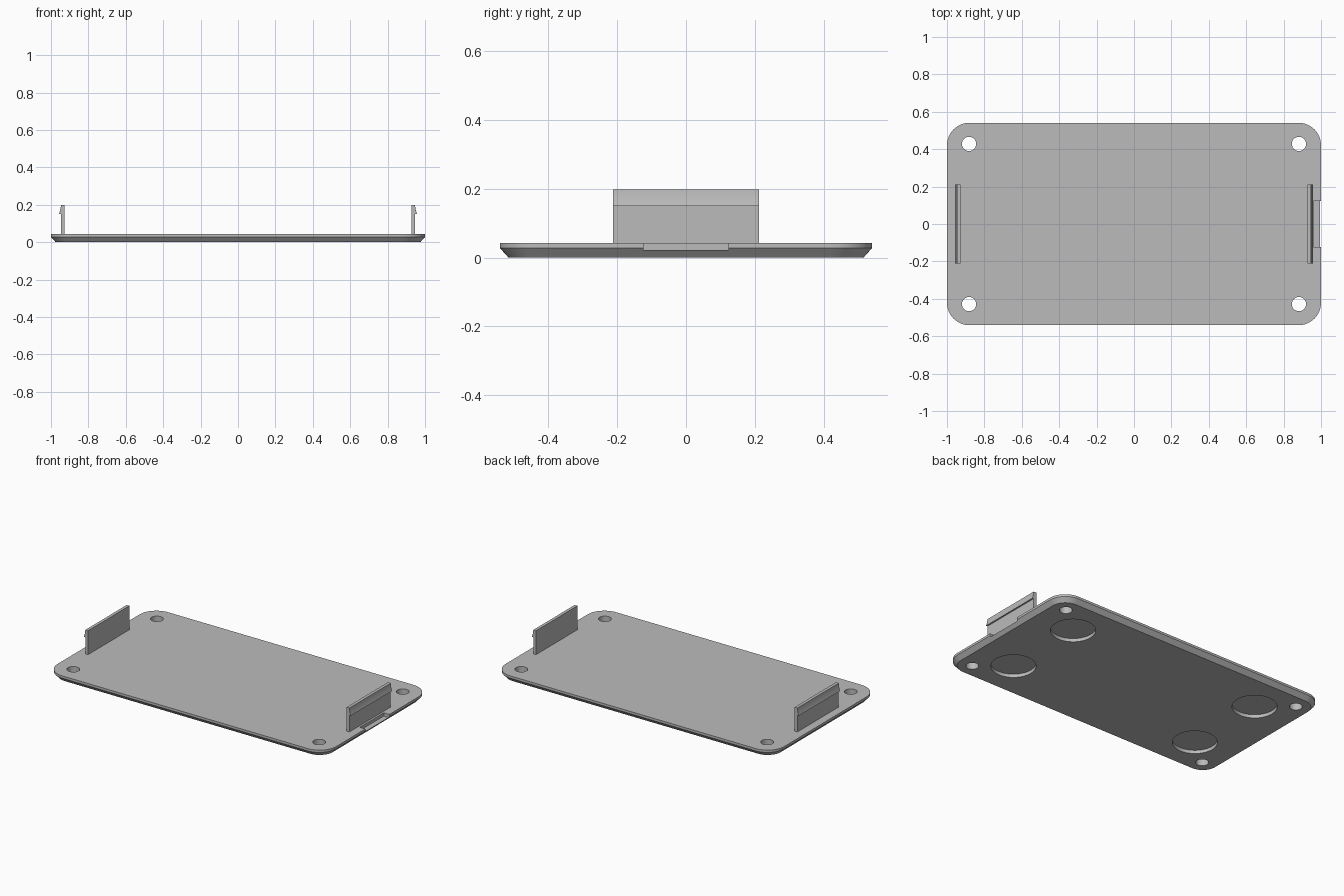
import bpy, bmesh, math

cube = bpy.data.objects.get("Cube")
if cube:
    bpy.data.objects.remove(cube, do_unlink=True)

mat = bpy.data.materials.new("plain grey")
mat.use_nodes = True
GREY = (0.5, 0.5, 0.5, 1)
mat.diffuse_color = GREY
mat.node_tree.nodes["Principled BSDF"].inputs["Base Color"].default_value = GREY

HX, HY, TOP = 1.0, 0.541, 0.043
CHAMFER, CHAMFER_Z, CORNER = 0.025, 0.028, 0.12


def add_object(name, bm):
    bmesh.ops.recalc_face_normals(bm, faces=bm.faces)
    mesh = bpy.data.meshes.new(name)
    bm.to_mesh(mesh)
    bm.free()
    mesh.materials.append(mat)
    ob = bpy.data.objects.new(name, mesh)
    bpy.context.collection.objects.link(ob)
    return ob


def loft(name, rings):
    """Skin a stack of equal-length rings and cap both ends."""
    bm = bmesh.new()
    loops = [[bm.verts.new(p) for p in ring] for ring in rings]
    n = len(loops[0])
    for a, b in zip(loops, loops[1:]):
        for i in range(n):
            j = (i + 1) % n
            bm.faces.new((a[i], a[j], b[j], b[i]))
    bm.faces.new(loops[0])
    bm.faces.new(loops[-1])
    return add_object(name, bm)


def rounded_rect(inset, z, steps=12):
    r = CORNER - inset
    ring = []
    for k, (sx, sy) in enumerate(((1, 1), (-1, 1), (-1, -1), (1, -1))):
        for s in range(steps + 1):
            a = math.pi / 2 * (k + s / steps)
            ring.append((sx * (HX - CORNER) + r * math.cos(a),
                         sy * (HY - CORNER) + r * math.sin(a), z))
    return ring


def circle(x, y, r, z, n=48):
    return [(x + r * math.cos(math.tau * i / n),
             y + r * math.sin(math.tau * i / n), z) for i in range(n)]


def cut(target, cutter):
    mod = target.modifiers.new(cutter.name, 'BOOLEAN')
    mod.operation = 'DIFFERENCE'
    mod.solver = 'EXACT'
    mod.object = cutter
    bpy.context.view_layer.objects.active = target
    bpy.ops.object.modifier_apply(modifier=mod.name)
    bpy.data.objects.remove(cutter, do_unlink=True)


# Cover plate with a chamfered underside edge
plate = loft("cover_plate", [rounded_rect(CHAMFER, 0),
                             rounded_rect(0, CHAMFER_Z),
                             rounded_rect(0, TOP)])

# Screw holes and shallow round recesses for the feet
for sx in (-1, 1):
    for sy in (-1, 1):
        for x, y, r, z in ((0.882, 0.428, 0.038, 0.1), (0.696, 0.273, 0.133, 0.022)):
            cut(plate, loft("round_cutter", [circle(sx * x, sy * y, r, -0.1),
                                             circle(sx * x, sy * y, r, z)]))

# Pry notch in the left edge
notch = [(0.96, -0.123), (1.1, -0.123), (1.1, 0.123), (0.96, 0.123)]
cut(plate, loft("notch_cutter", [[(x, y, z) for x, y in notch] for z in (0.022, 0.1)]))

# Snap clips: thin walls with an outward catch that curves back to the top edge
INNER, OUTER, CATCH, LEDGE, CLIP_TOP = 0.927, 0.947, 0.957, 0.15, 0.198
profile = [(INNER, TOP - 0.005), (OUTER, TOP - 0.005), (OUTER, LEDGE)]
for i in range(9):
    t = i / 8
    profile.append((OUTER + (CATCH - OUTER) * (1 - t) ** 1.6,
                    LEDGE + (CLIP_TOP - LEDGE) * t))
profile.append((INNER, CLIP_TOP))
clips = [loft(name, [[(s * x, y, z) for x, z in profile] for y in (-0.212, 0.212)])
         for name, s in (("left_clip", 1), ("right_clip", -1))]

# Smooth round walls, crisp edges
for ob in [plate] + clips:
    bpy.ops.object.select_all(action='DESELECT')
    ob.select_set(True)
    bpy.context.view_layer.objects.active = ob
    bpy.ops.object.shade_smooth_by_angle(angle=math.radians(25))
